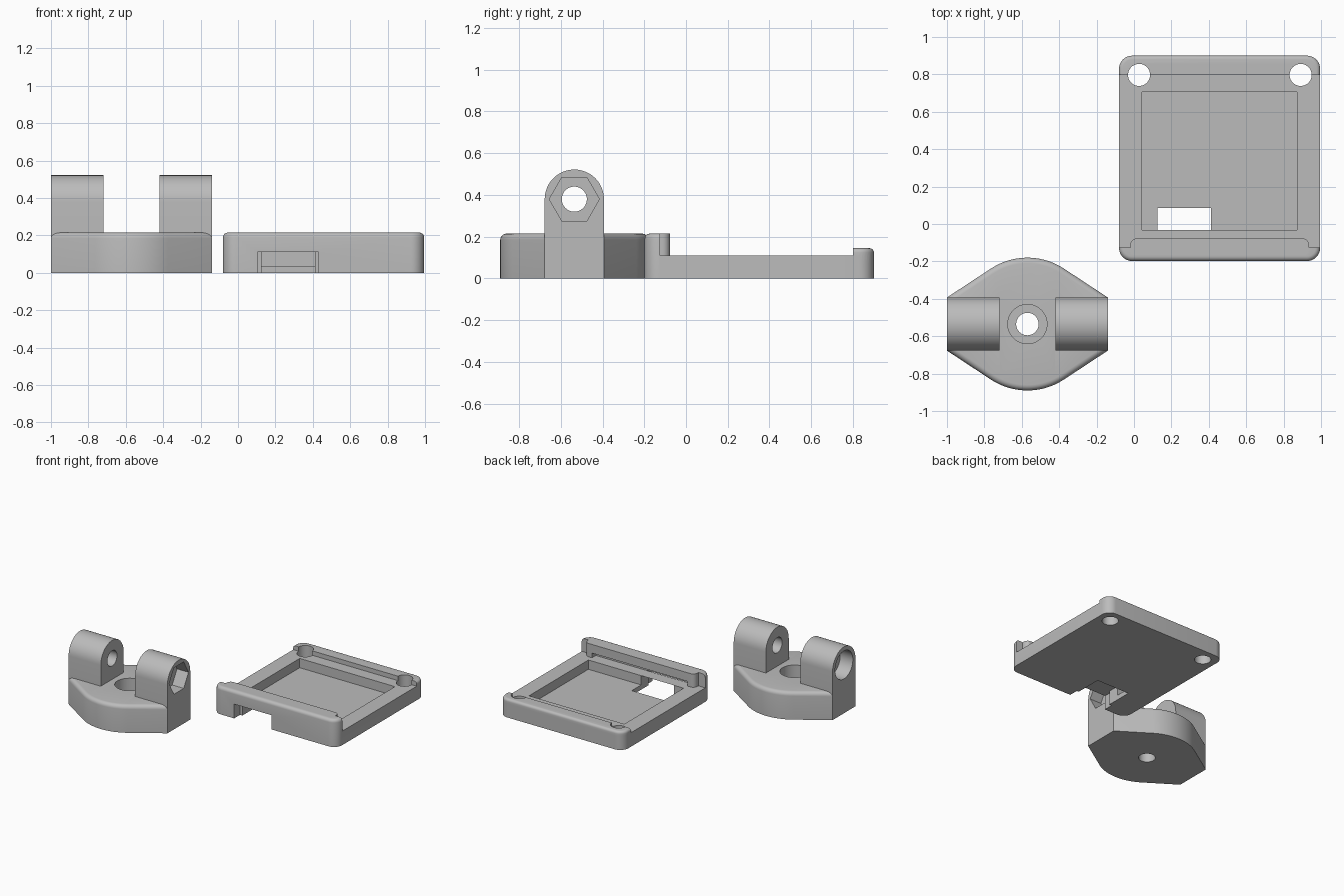
import bpy, bmesh, math

cube = bpy.data.objects.get("Cube")
if cube:
    bpy.data.objects.remove(cube, do_unlink=True)

grey = bpy.data.materials.new("plain grey")
grey.use_nodes = True
COLOUR = (0.5, 0.5, 0.5, 1)
grey.diffuse_color = COLOUR
grey.node_tree.nodes["Principled BSDF"].inputs["Base Color"].default_value = COLOUR


def prism(name, outline, z0, z1, top_round=0.0):
    """Extrude an xy outline upward, optionally rounding its top edge."""
    bm = bmesh.new()
    base = bm.faces.new([bm.verts.new((x, y, z0)) for x, y in outline])
    extruded = bmesh.ops.extrude_face_region(bm, geom=[base])["geom"]
    top = [v for v in extruded if isinstance(v, bmesh.types.BMVert)]
    bmesh.ops.translate(bm, verts=top, vec=(0, 0, z1 - z0))
    bmesh.ops.recalc_face_normals(bm, faces=bm.faces)
    if top_round:
        rim = [e for e in bm.edges if all(v in top for v in e.verts)]
        bmesh.ops.bevel(bm, geom=rim, offset=top_round, segments=5,
                        affect='EDGES', profile=0.5, clamp_overlap=True)
    mesh = bpy.data.meshes.new(name)
    bm.to_mesh(mesh)
    bm.free()
    mesh.materials.append(grey)
    obj = bpy.data.objects.new(name, mesh)
    bpy.context.collection.objects.link(obj)
    return obj


def rect(x0, x1, y0, y1, r=0.0):
    """Rectangle outline with optional rounded corners."""
    if not r:
        return [(x0, y0), (x1, y0), (x1, y1), (x0, y1)]
    centres = [(x1 - r, y1 - r), (x0 + r, y1 - r), (x0 + r, y0 + r), (x1 - r, y0 + r)]
    return [(cx + r * math.cos(math.pi / 2 * (q + i / 8)),
             cy + r * math.sin(math.pi / 2 * (q + i / 8)))
            for q, (cx, cy) in enumerate(centres) for i in range(9)]


def circle(cx, cy, r, n=48):
    return [(cx + r * math.cos(math.tau * i / n), cy + r * math.sin(math.tau * i / n))
            for i in range(n)]


def along_x(obj):
    """Turn a prism so its outline (y, z) faces x and its height runs along x."""
    for v in obj.data.vertices:
        a, b, c = v.co
        v.co = (c, a, b)
    return obj


def combine(target, tool, operation):
    mod = target.modifiers.new(tool.name, 'BOOLEAN')
    mod.object, mod.operation, mod.solver = tool, operation, 'EXACT'
    bpy.context.view_layer.objects.active = target
    bpy.ops.object.modifier_apply(modifier=mod.name)
    bpy.data.objects.remove(tool, do_unlink=True)


def cut(target, outline, z0, z1):
    combine(target, prism("cutter", outline, z0, z1), 'DIFFERENCE')


def bore(target, outline, x0, x1):
    combine(target, along_x(prism("bore", outline, x0, x1)), 'DIFFERENCE')


# Clevis bracket: round flange tapering to two flat ends
CX, CY = -0.57, -0.535
HALF, EAR_W, R = 0.43, 0.142, 0.355
tangent = math.atan2(EAR_W, HALF) + math.acos(R / math.hypot(HALF, EAR_W))
arc = [tangent + (math.pi - 2 * tangent) * i / 20 for i in range(21)]
upper = [(HALF, EAR_W)] + [(R * math.cos(a), R * math.sin(a)) for a in arc] + [(-HALF, EAR_W)]
flange = upper + [(-x, -y) for x, y in upper]
bracket = prism("clevis_bracket", [(CX + x, CY + y) for x, y in flange], 0, 0.215, 0.03)

# Two upright ears with round tops
AXIS_Z = 0.38
dome = [(CY + EAR_W * math.cos(math.pi * i / 24), AXIS_Z + EAR_W * math.sin(math.pi * i / 24))
        for i in range(25)]
ear_profile = [(CY - EAR_W, 0), (CY + EAR_W, 0)] + dome
for x0, x1 in ((-1.0, -0.72), (-0.42, -0.14)):
    combine(bracket, along_x(prism("ear", ear_profile, x0, x1)), 'UNION')

# Pivot hole, round bolt head recess, hexagonal nut recess, base screw hole
bore(bracket, circle(CY, AXIS_Z, 0.06), -1.1, 0)
bore(bracket, circle(CY, AXIS_Z, 0.11), -1.1, -0.89)
bore(bracket, circle(CY, AXIS_Z, 0.12, 6), -0.24, 0)
cut(bracket, circle(CX, CY, 0.06), -0.1, 0.4)
cut(bracket, circle(CX, CY, 0.105), 0.11, 0.4)

# Board tray: slab with a tall front lip
outline = rect(-0.08, 0.995, -0.198, 0.9, 0.07)
tray = prism("board_tray", outline, 0, 0.215, 0.025)
cut(tray, rect(-0.5, 1.5, -0.125, 1.5), 0.11, 0.5)

# Low rear rim
rear = prism("rear_rim", outline, 0, 0.145, 0.02)
cut(rear, rect(-0.5, 1.5, -0.5, 0.8), -0.1, 0.5)
combine(tray, rear, 'UNION')

# Inner ledge of the lip, with a slot beneath to hold the board edge
combine(tray, prism("lip_ledge", rect(-0.02, 0.935, -0.165, -0.077, 0.035), 0.05, 0.215), 'UNION')
cut(tray, rect(0.043, 0.872, -0.125, 0), 0.11, 0.147)

# Shallow pocket, connector opening and rear screw holes
cut(tray, rect(0.043, 0.872, -0.032, 0.705), 0.037, 0.5)
cut(tray, rect(0.126, 0.412, -0.15, 0.086), -0.1, 0.11)
cut(tray, rect(0.105, 0.43, -0.3, -0.125), -0.1, 0.112)
for x in (0.027, 0.891):
    cut(tray, circle(x, 0.797, 0.059), -0.1, 0.5)

# Smooth curved walls, keep hard edges
for obj in (bracket, tray):
    bpy.ops.object.select_all(action='DESELECT')
    obj.select_set(True)
    bpy.context.view_layer.objects.active = obj
    bpy.ops.object.shade_smooth_by_angle(angle=math.radians(30))
